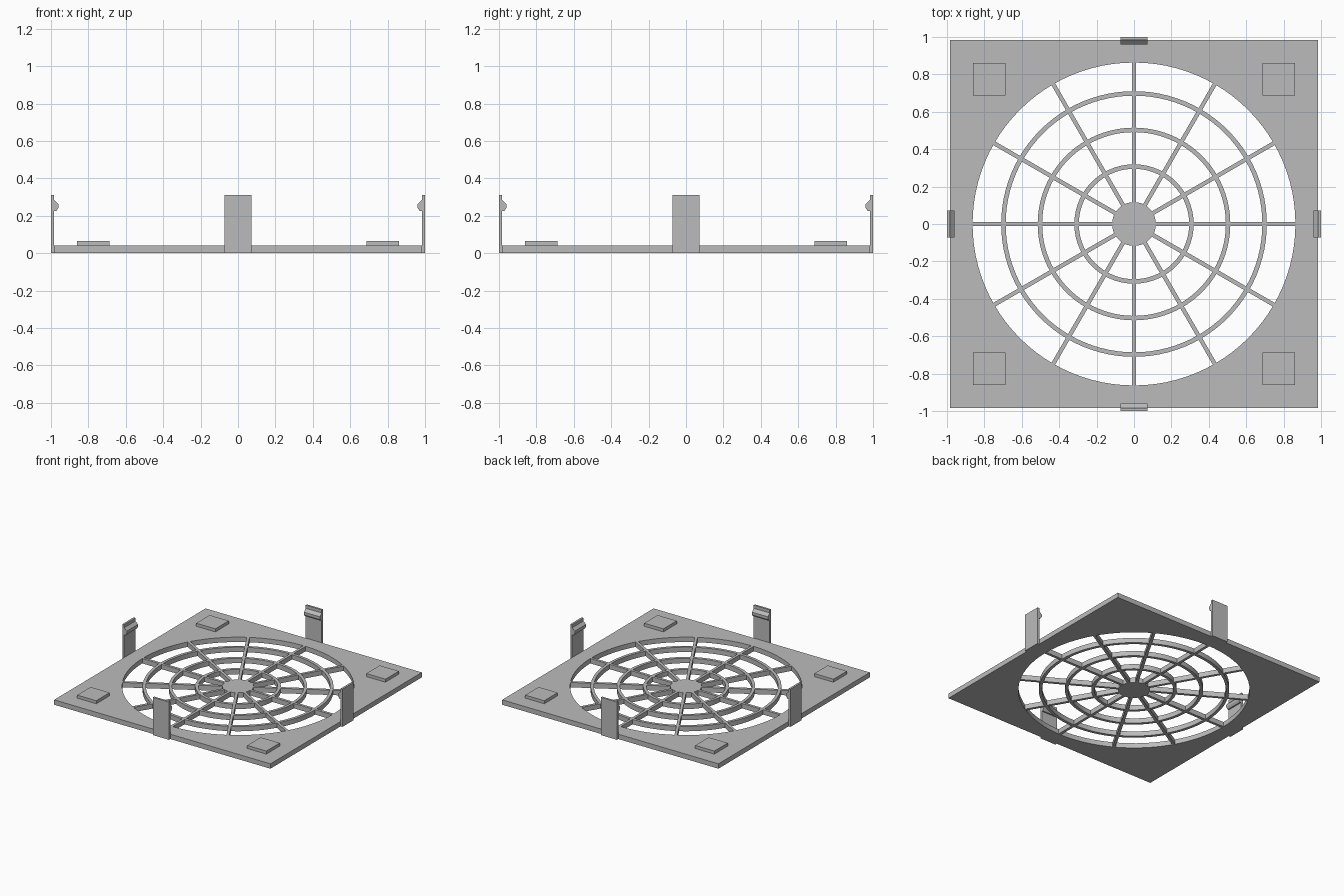
import bpy, bmesh
from math import cos, sin, pi, radians
from mathutils import Matrix

cube = bpy.data.objects.get("Cube")
if cube:
    bpy.data.objects.remove(cube, do_unlink=True)

grey = bpy.data.materials.new("light grey plastic")
grey.use_nodes = True
COLOUR = (0.5, 0.5, 0.5, 1)
grey.diffuse_color = COLOUR
grey.node_tree.nodes["Principled BSDF"].inputs["Base Color"].default_value = COLOUR

HALF = 0.983
THICK = 0.04
HOLE = 0.863
SEGS = 96


def finish(name, bm, smooth=False):
    bmesh.ops.recalc_face_normals(bm, faces=bm.faces)
    mesh = bpy.data.meshes.new(name)
    bm.to_mesh(mesh)
    bm.free()
    mesh.materials.append(grey)
    obj = bpy.data.objects.new(name, mesh)
    bpy.context.collection.objects.link(obj)
    if smooth:
        bpy.ops.object.select_all(action="DESELECT")
        obj.select_set(True)
        bpy.context.view_layer.objects.active = obj
        bpy.ops.object.shade_smooth_by_angle(angle=radians(30))
    return obj


def box(name, size, centre, turn=0):
    bm = bmesh.new()
    place = Matrix.Rotation(turn, 4, "Z") @ Matrix.Translation(centre)
    bmesh.ops.create_cube(bm, size=1, matrix=place @ Matrix.Diagonal((*size, 1)))
    return finish(name, bm)


def band(name, inner, outer):
    """Closed band between two outlines, each a radius as a function of angle."""
    bm = bmesh.new()
    loops = []
    for radius, z in ((inner, 0), (outer, 0), (outer, THICK), (inner, THICK)):
        angles = [2 * pi * i / SEGS for i in range(SEGS)]
        loops.append([bm.verts.new((radius(a) * cos(a), radius(a) * sin(a), z))
                      for a in angles])
    for k in range(4):
        low, high = loops[k], loops[(k + 1) % 4]
        for i in range(SEGS):
            j = (i + 1) % SEGS
            bm.faces.new((low[i], low[j], high[j], high[i]))
    return finish(name, bm, True)


# Square frame with a round opening
band("frame", lambda a: HOLE, lambda a: HALF / max(abs(cos(a)), abs(sin(a))))

# Concentric grille rings
for n, r in enumerate((0.319, 0.515, 0.71)):
    band(f"grille_ring_{n + 1}", lambda a: r - 0.024, lambda a: r)

# Central hub
bm = bmesh.new()
bmesh.ops.create_cone(bm, cap_ends=True, segments=48, radius1=0.117, radius2=0.117,
                      depth=THICK, matrix=Matrix.Translation((0, 0, THICK / 2)))
finish("hub", bm, True)

# Radial spokes
START, END = 0.1, HOLE + 0.003
for n in range(12):
    box(f"spoke_{n + 1}", (END - START, 0.022, THICK),
        ((START + END) / 2, 0, THICK / 2), n * pi / 6)

# Raised corner pads
for x in (-1, 1):
    for y in (-1, 1):
        side = ("back_" if y > 0 else "front_") + ("left" if x > 0 else "right")
        box(f"pad_{side}", (0.174, 0.174, 0.025), (x * 0.773, y * 0.773, 0.0525))

# Snap clips with an inward hook, one at the middle of each edge
PROFILE = [(1, 0), (1, 0.31), (HALF, 0.31), (HALF, 0.285), (0.96, 0.262),
           (0.96, 0.243), (0.972, 0.225), (HALF, 0.225), (HALF, 0)]
for n, side in enumerate(("left", "back", "right", "front")):
    bm = bmesh.new()
    face = bm.faces.new([bm.verts.new((x, -0.073, z)) for x, z in PROFILE])
    new = bmesh.ops.extrude_face_region(bm, geom=[face])["geom"]
    bmesh.ops.translate(bm, vec=(0, 0.146, 0),
                        verts=[v for v in new if isinstance(v, bmesh.types.BMVert)])
    bmesh.ops.rotate(bm, verts=bm.verts, matrix=Matrix.Rotation(n * pi / 2, 3, "Z"))
    finish(f"clip_{side}", bm)
